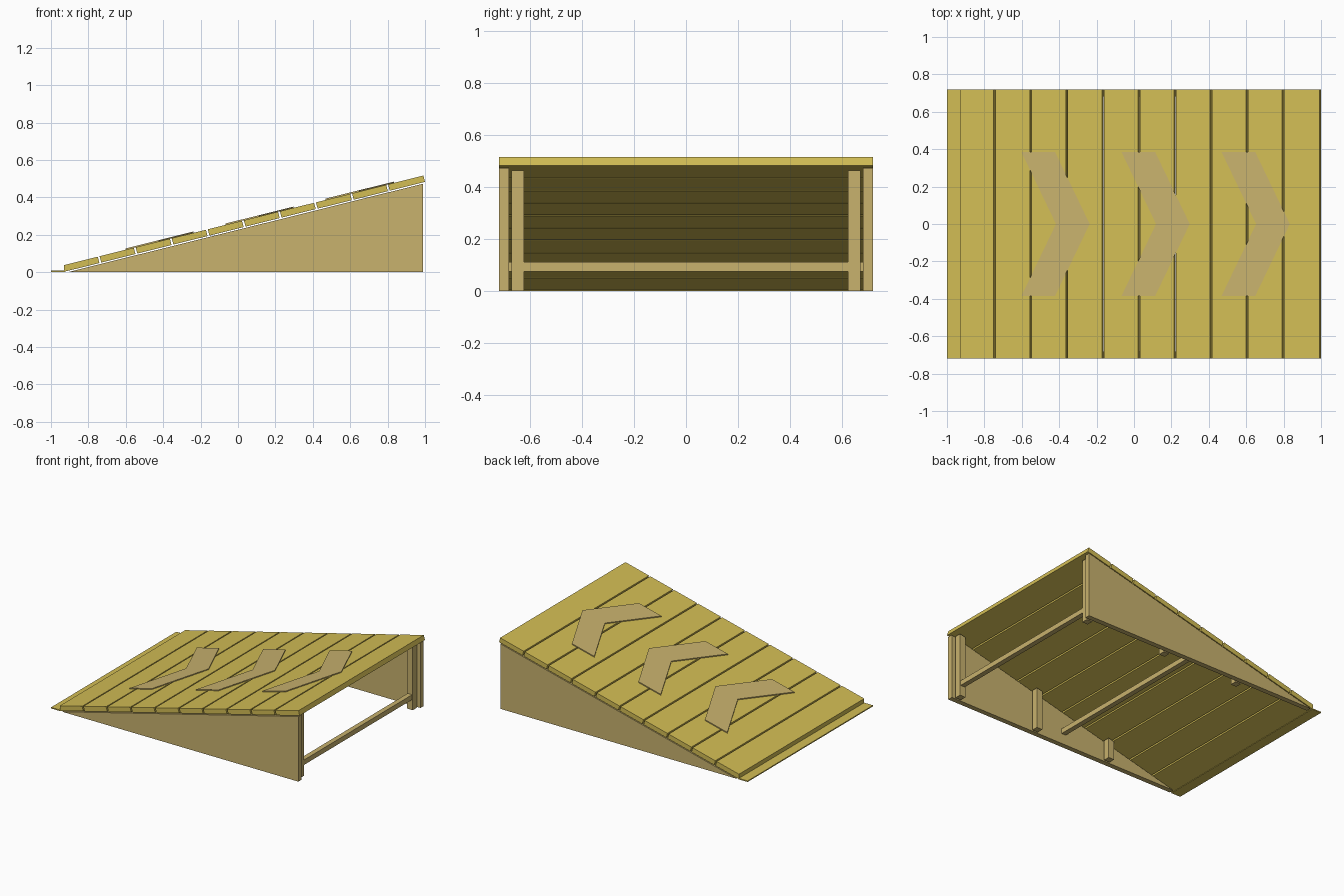
import bpy, bmesh
from mathutils import Vector

if "Cube" in bpy.data.objects:
    bpy.data.objects.remove(bpy.data.objects["Cube"])

SLOPE = 0.249          # rise per unit of run
HALF_W = 0.72          # half width of the ramp
THICK = 0.036          # vertical plank thickness


def material(name, rgb):
    m = bpy.data.materials.new(name)
    m.diffuse_color = (*rgb, 1)
    m.use_nodes = True
    m.node_tree.nodes["Principled BSDF"].inputs["Base Color"].default_value = m.diffuse_color
    return m


yellow = material("yellow wood", (0.65, 0.51, 0.09))
tan = material("tan wood", (0.58, 0.445, 0.155))


def under(x):
    """Height of the deck underside at x."""
    return SLOPE * (x + 0.93) + 0.002


def prism(name, base, offset, mat):
    """Extrude a closed polygon along an offset."""
    bm = bmesh.new()
    face = bm.faces.new([bm.verts.new(p) for p in base])
    ext = bmesh.ops.extrude_face_region(bm, geom=[face])
    moved = [v for v in ext["geom"] if isinstance(v, bmesh.types.BMVert)]
    bmesh.ops.translate(bm, verts=moved, vec=Vector(offset))
    bmesh.ops.recalc_face_normals(bm, faces=bm.faces)
    mesh = bpy.data.meshes.new(name)
    bm.to_mesh(mesh)
    bm.free()
    mesh.materials.append(mat)
    obj = bpy.data.objects.new(name, mesh)
    bpy.context.collection.objects.link(obj)
    return obj


def side_profile(name, xz, y0, y1, mat):
    """Extrude an x-z outline from y0 to y1."""
    return prism(name, [(x, y0, z) for x, z in xz], (0, y1 - y0, 0), mat)


def box(name, x0, x1, y0, y1, z0, z1, mat):
    return side_profile(name, [(x0, z0), (x1, z0), (x1, z1), (x0, z1)], y0, y1, mat)


# Deck planks with square-cut ends and narrow gaps
lean = SLOPE * THICK
gaps = [-0.745 + 0.1928 * i for i in range(10)]
for i, end in enumerate(gaps):
    x0 = -0.93 if i == 0 else gaps[i - 1] + 0.005
    x1 = 0.991 if i == 9 else end - 0.005
    b0 = x0 if i == 0 else x0 + lean
    b1 = x1 + lean
    side_profile(f"deck_plank_{i + 1}",
                 [(b0, under(b0)), (b1, under(b1)),
                  (x1, under(x1) + THICK), (x0, under(x0) + THICK)],
                 -HALF_W, HALF_W, yellow)

# Thin entry lip at the low end
box("entry_lip", -1.0, -0.925, -HALF_W, HALF_W, 0, 0.008, yellow)

# Chevron plates on the deck
for i in range(3):
    tip = -0.237 + 0.535 * i
    outline = [(tip, 0), (tip - 0.185, 0.385), (tip - 0.365, 0.385),
               (tip - 0.18, 0), (tip - 0.365, -0.385), (tip - 0.185, -0.385)]
    prism(f"chevron_{i + 1}",
          [(x, y, under(x) + THICK) for x, y in outline], (0, 0, 0.007), tan)

# Side panels and their inner support posts
for label, s in (("front", -1), ("back", 1)):
    toe = -0.93 + 0.005 / SLOPE
    side_profile(f"{label}_side_panel",
                 [(toe, 0), (0.99, 0), (0.99, under(0.99) - 0.007)],
                 s * 0.683, s * HALF_W, tan)
    for i, x in enumerate((-0.33, 0.285, 0.945)):
        side_profile(f"{label}_post_{i + 1}",
                     [(x - 0.023, 0), (x + 0.023, 0),
                      (x + 0.023, under(x + 0.023) - 0.01),
                      (x - 0.023, under(x - 0.023) - 0.01)],
                     s * 0.625, s * 0.672, tan)

# Cross bars tying the two sides together
box("end_cross_bar", 0.927, 0.963, -0.65, 0.65, 0.075, 0.111, tan)
box("middle_cross_bar", 0.012, 0.048, -0.684, 0.684, 0.075, 0.111, tan)
